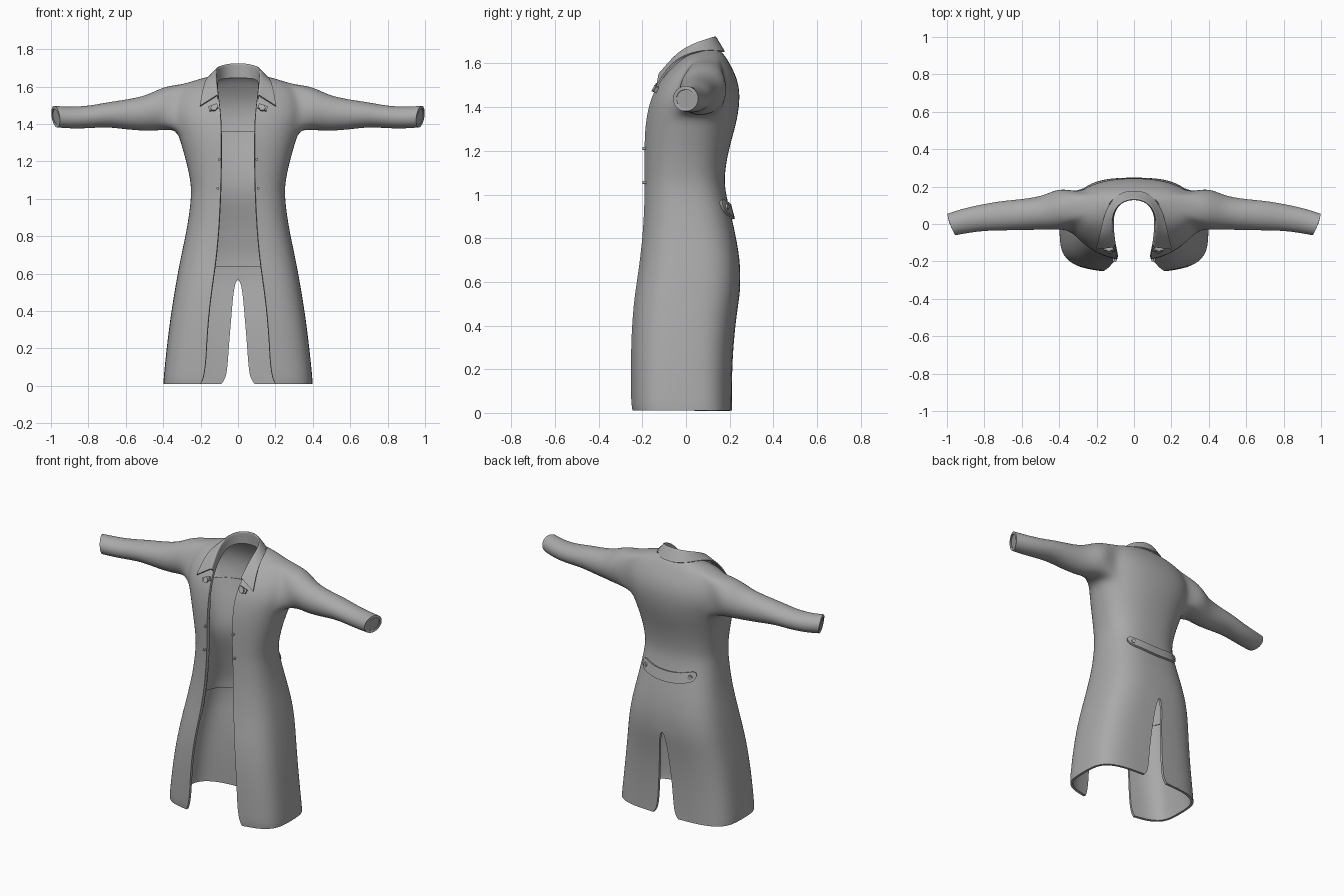
import bpy, bmesh
from math import sin, cos, asin, pi, radians
from mathutils import Vector

if "Cube" in bpy.data.objects:
    bpy.data.objects.remove(bpy.data.objects["Cube"])

cloth = bpy.data.materials.new("grey cloth")
cloth.use_nodes = True
GREY = (0.4, 0.4, 0.4, 1)
cloth.diffuse_color = GREY
cloth.node_tree.nodes["Principled BSDF"].inputs["Base Color"].default_value = GREY

# Coat sections: height, half width, front y, back y, front opening, back slit
ROWS = [
    (.01, .40, -.25, .21, .20, .09), (.04, .40, -.255, .21, .185, .065),
    (.12, .392, -.256, .21, .172, .055), (.25, .378, -.257, .213, .167, .047),
    (.40, .358, -.253, .225, .155, .033), (.52, .338, -.242, .243, .14, .024),
    (.59, .326, -.232, .25, .13, 0), (.70, .305, -.215, .25, .115, 0),
    (.85, .272, -.2, .222, .102, 0), (1.0, .252, -.195, .183, .095, 0),
    (1.08, .252, -.195, .175, .092, 0), (1.2, .278, -.196, .195, .09, 0),
    (1.3, .308, -.193, .225, .09, 0), (1.37, .33, -.182, .24, .09, 0),
    (1.43, .35, -.167, .247, .092, 0), (1.49, .35, -.142, .245, .097, 0),
    (1.55, .335, -.1, .228, .104, 0), (1.61, .30, -.04, .195, .11, 0),
    (1.64, .21, 0, .175, .115, 0), (1.66, .135, .03, .155, .125, 0)]
COLS = 12
ARM_ROW, ARM_COL, ARM = 13, 4, 4

# Sleeve stations: x, centre y, centre z, radius y, radius z
SLEEVE = [
    (.40, .083, 1.485, .115, .119), (.48, .06, 1.457, .092, .098),
    (.60, .05, 1.45, .084, .081), (.70, .045, 1.45, .081, .067),
    (.80, .036, 1.436, .073, .061), (.90, .018, 1.433, .068, .059),
    (.975, -.002, 1.439, .059, .059)]


def section(z):
    """Section of the coat at any height."""
    for a, b in zip(ROWS, ROWS[1:]):
        if z <= b[0]:
            f = (z - a[0]) / (b[0] - a[0])
            return [p + (q - p) * f for p, q in zip(a, b)]
    return ROWS[-1]


def section_points(row, inset=0):
    """Points along a rounded section, from the front edge to the back middle."""
    z, w, yf, yb, gap, slit = row
    n = 3.6 - 1.3 * min(z / 1.3, 1)
    w, yf, yb = w - inset, yf + inset, yb - inset
    t0 = asin((gap / w) ** (n / 2))
    t1 = pi - asin((slit / w) ** (n / 2))
    pts = []
    for j in range(COLS + 1):
        t = t0 + (t1 - t0) * j / COLS
        c = cos(t)
        side = (1 if c > 0 else -1) * abs(c) ** (2 / n)
        x = w * max(sin(t), 0) ** (2 / n)
        pts.append(Vector((x, (yf + yb) / 2 - (yb - yf) / 2 * side, z)))
    pts[-1].x = slit
    return pts


def back_y(x, z):
    z, w, yf, yb, _, _ = section(z)
    n = 3.6 - 1.3 * min(z / 1.3, 1)
    return (yf + yb) / 2 + (yb - yf) / 2 * (1 - (abs(x) / w) ** n) ** (1 / n)


def finish(ob, mirror=False, subdiv=0, thick=0, offset=-1):
    """Add modifiers, apply them and shade."""
    if mirror:
        m = ob.modifiers.new("mirror", 'MIRROR')
        m.merge_threshold = .001
    if subdiv:
        m = ob.modifiers.new("smooth", 'SUBSURF')
        m.levels = m.render_levels = subdiv
        m.boundary_smooth = 'PRESERVE_CORNERS'
    if thick:
        m = ob.modifiers.new("thickness", 'SOLIDIFY')
        m.thickness, m.offset = thick, offset
    bpy.ops.object.select_all(action='DESELECT')
    ob.select_set(True)
    bpy.context.view_layer.objects.active = ob
    bpy.ops.object.convert(target='MESH')
    bpy.ops.object.shade_smooth_by_angle(angle=radians(40))


def new_object(name, bm):
    me = bpy.data.meshes.new(name)
    bm.to_mesh(me)
    bm.free()
    me.materials.append(cloth)
    ob = bpy.data.objects.new(name, me)
    bpy.context.collection.objects.link(ob)
    return ob


def add_grid(bm, rows, skip=lambda i, j: False):
    vs = [[bm.verts.new(p) for p in row] for row in rows]
    for i in range(len(vs) - 1):
        for j in range(len(vs[i]) - 1):
            if not skip(i, j):
                bm.faces.new((vs[i][j], vs[i][j + 1], vs[i + 1][j + 1], vs[i + 1][j]))
    return vs


def sleeve_ring(station, shrink=0):
    x, yc, zc, ry, rz = station
    tilt = max(0, x - .85) / .125
    pts = []
    for k in range(4 * ARM):
        a = radians(225) + 2 * pi * k / (4 * ARM)
        pts.append(Vector((x + tilt * (.022 * cos(a) + .008 * sin(a)) - shrink,
                           yc + (ry - shrink) * cos(a), zc + (rz - shrink) * sin(a))))
    return pts


# Coat body with armholes that flow into the sleeves
bm = bmesh.new()
r0, r1, c0, c1 = ARM_ROW, ARM_ROW + ARM, ARM_COL, ARM_COL + ARM
grid = add_grid(bm, [section_points(r) for r in ROWS],
                lambda i, j: r0 <= i < r1 and c0 <= j < c1)
ring = ([grid[r0][c0 + k] for k in range(ARM)] + [grid[r0 + k][c1] for k in range(ARM)]
        + [grid[r1][c1 - k] for k in range(ARM)] + [grid[r1 - k][c0] for k in range(ARM)])
for station in SLEEVE:
    nxt = [bm.verts.new(p) for p in sleeve_ring(station)]
    for k in range(len(ring)):
        m = (k + 1) % len(ring)
        bm.faces.new((ring[k], ring[m], nxt[m], nxt[k]))
    ring = nxt
loose = [v for v in bm.verts if not v.link_faces]
bmesh.ops.delete(bm, geom=loose, context='VERTS')
finish(new_object("coat_body", bm), mirror=True, subdiv=2, thick=.016)

# Sleeve ends
bm = bmesh.new()
bm.faces.new([bm.verts.new(p) for p in sleeve_ring(SLEEVE[-1], .005)])
finish(new_object("sleeve_ends", bm), mirror=True)

# Lining, which stops at a hem inside the skirt
bm = bmesh.new()
heights = [.635, .7, .78, .85, .92, 1.0, 1.08, 1.2, 1.3, 1.36]
add_grid(bm, [section_points(section(z), .021) for z in heights])
finish(new_object("lining", bm), mirror=True, subdiv=2, thick=.005)

# Turned-down collar: stand, fold and outer edge from the back to the tip
COLLAR = [
    ((0, .138, 1.645), (0, .138, 1.728), (0, .18, 1.652)),
    ((.07, .122, 1.645), (.075, .118, 1.72), (.092, .163, 1.657)),
    ((.112, .06, 1.635), (.118, .055, 1.70), (.152, .068, 1.662)),
    ((.113, -.01, 1.6), (.12, -.02, 1.665), (.176, -.03, 1.628)),
    ((.108, -.06, 1.56), (.115, -.075, 1.61), (.19, -.085, 1.575)),
    ((.105, -.1, 1.53), (.108, -.122, 1.555), (.203, -.133, 1.495))]
bm = bmesh.new()
rows = []
for stand, fold, edge in COLLAR:
    a, b, c = Vector(stand), Vector(fold), Vector(edge)
    rows.append([a, a.lerp(b, .8), b, b.lerp(c, .2), b.lerp(c, .6), c])
add_grid(bm, rows)
finish(new_object("collar", bm), mirror=True, subdiv=2, thick=.008, offset=0)


# Back belt, rounded at both ends, hugging the waist
def belt_z(x):
    return .92 + .9 * x * x


bm = bmesh.new()
rows, HALF, STEPS = [], .19, 24
for k in range(STEPS + 1):
    x = -HALF * cos(pi * k / STEPS)
    reach = max(0, abs(x) - HALF + .032)
    tall = max(.002, (.032 ** 2 - reach ** 2) ** .5 if reach < .032 else 0)
    zs = [belt_z(x) + tall * s for s in (-1, 0, 1)]
    rows.append([(x, back_y(x, z) + .005, z) for z in zs])
add_grid(bm, rows)
bmesh.ops.recalc_face_normals(bm, faces=bm.faces)
finish(new_object("back_belt", bm), thick=.014, offset=0)


def button(name, x, y, z, radius, depth, pitch=90, yaw=0):
    bpy.ops.mesh.primitive_cylinder_add(
        vertices=20, radius=radius, depth=depth, location=(x, y, z),
        rotation=(radians(pitch), 0, radians(yaw)))
    ob = bpy.context.object
    ob.name = name
    ob.data.materials.append(cloth)
    finish(ob)


for side, word in ((1, "left"), (-1, "right")):
    # Belt buttons
    z = belt_z(.16)
    button(word + "_belt_button", side * .16, back_y(.16, z) + .012, z, .014, .014, 90, -side * 20)
    # Small front buttons
    for place, x, z in (("upper", .1, 1.21), ("lower", .108, 1.055)):
        button(f"{word}_{place}_front_button", side * x, -.19, z, .007, .02)
    # Collar tab with its button
    bpy.ops.mesh.primitive_cube_add(size=1, location=(side * .132, -.137, 1.488))
    tab = bpy.context.object
    tab.name = word + "_collar_tab"
    tab.scale = (.05, .014, .026)
    tab.rotation_euler = (radians(-25), radians(side * 20), 0)
    tab.data.materials.append(cloth)
    button(word + "_collar_button", side * .13, -.145, 1.485, .016, .014, 65)
